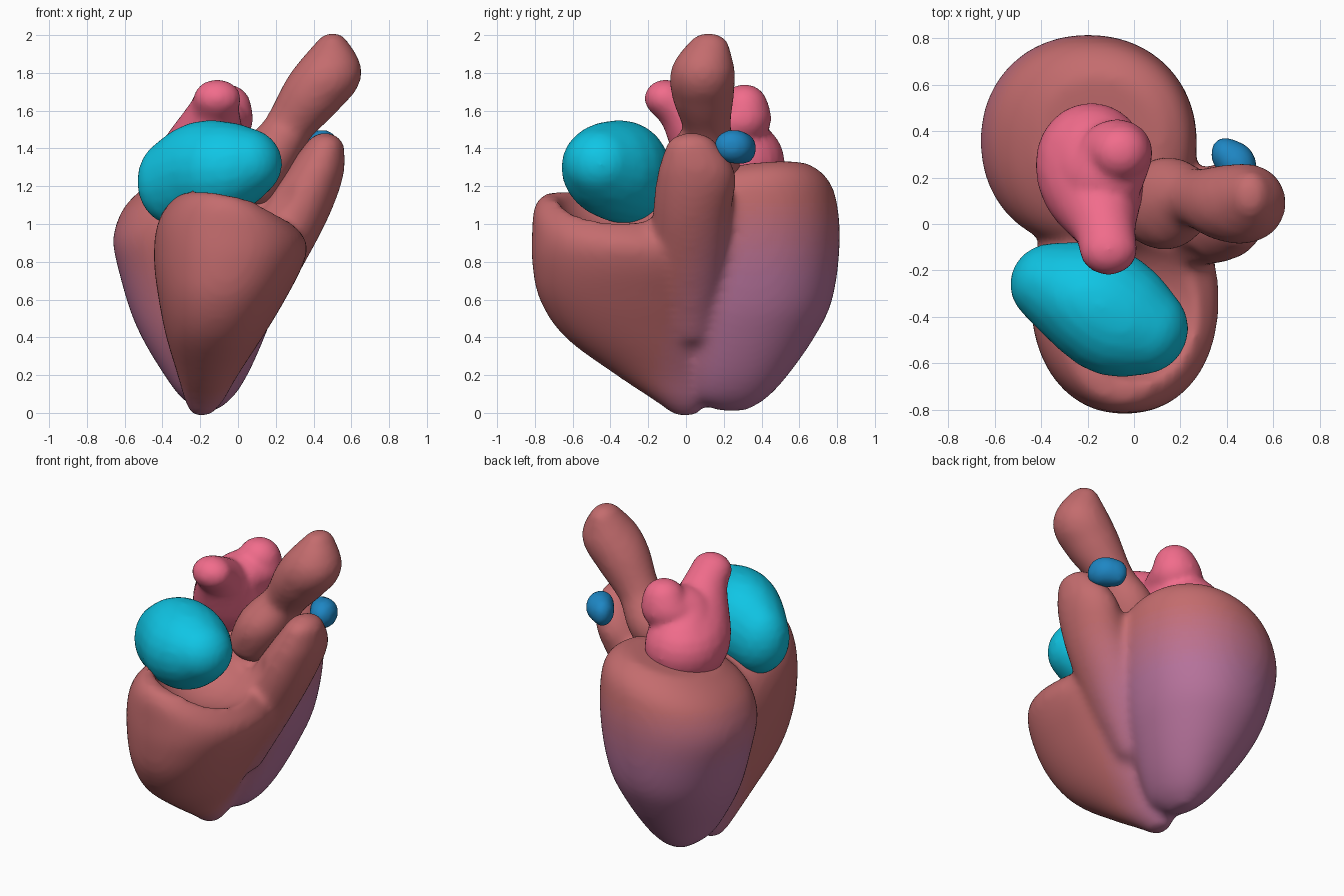
import bpy, bmesh
from math import sin, cos, pi
from mathutils import Vector, Matrix

if "Cube" in bpy.data.objects:
    bpy.data.objects.remove(bpy.data.objects["Cube"])


def material(name, col):
    m = bpy.data.materials.new(name)
    m.diffuse_color = (*col, 1)
    m.use_nodes = True
    m.node_tree.nodes["Principled BSDF"].inputs["Base Color"].default_value = m.diffuse_color
    return m


def ellipsoid(bm, s, seg=24):
    mat = Matrix.Translation(s[:3]) @ Matrix.Diagonal((*s[3:], 1))
    bmesh.ops.create_uvsphere(bm, u_segments=seg, v_segments=seg // 2, radius=1, matrix=mat)


def spline(pts, steps):
    # Catmull-Rom interpolation through rows of numbers
    out = [pts[0]]
    for i in range(len(pts) - 1):
        p0, p1, p2, p3 = pts[max(i - 1, 0)], pts[i], pts[i + 1], pts[min(i + 2, len(pts) - 1)]
        for k in range(1, steps + 1):
            t = k / steps
            out.append([0.5 * (2 * b + (c - a) * t + (2 * a - 5 * b + 4 * c - d) * t * t
                               + (3 * b - a - 3 * c + d) * t ** 3)
                        for a, b, c, d in zip(p0, p1, p2, p3)])
    return out


def chain(bm, stations):
    # overlapping ellipsoids through (x, y, z, rx, ry, rz) stations
    for s in spline(stations, 8):
        ellipsoid(bm, s)


def loft(bm, rings, power=2.0, tilt=(0, 0), tilt_from=0.8, n=64):
    # stacked superellipses given as (z, x0, x1, y0, y1)
    loops = []
    for z, x0, x1, y0, y1 in spline(rings, 4):
        k = max(0, min(1, (z - tilt_from) / 0.3))
        loop = []
        for i in range(n):
            c, s = cos(2 * pi * i / n), sin(2 * pi * i / n)
            dx = (x1 - x0) / 2 * abs(c) ** (2 / power) * (1 if c >= 0 else -1)
            dy = (y1 - y0) / 2 * abs(s) ** (2 / power) * (1 if s >= 0 else -1)
            loop.append(bm.verts.new(((x0 + x1) / 2 + dx, (y0 + y1) / 2 + dy,
                                      z + k * (dx * tilt[0] + dy * tilt[1]))))
        loops.append(loop)
    for a, b in zip(loops, loops[1:]):
        for i in range(n):
            j = (i + 1) % n
            bm.faces.new((a[i], a[j], b[j], b[i]))
    bm.faces.new(loops[0][::-1])
    bm.faces.new(loops[-1])


def make(name, bm):
    me = bpy.data.meshes.new(name)
    bm.to_mesh(me)
    bm.free()
    ob = bpy.data.objects.new(name, me)
    bpy.context.collection.objects.link(ob)
    return ob


def finish(ob, mats, voxel=0.02, smooth=6, cutter=None):
    # fuse the pieces, carve, smooth, and apply
    def remesh():
        r = ob.modifiers.new("fuse", 'REMESH')
        r.mode, r.voxel_size = 'VOXEL', voxel
    remesh()
    if cutter:
        b = ob.modifiers.new("carve", 'BOOLEAN')
        b.operation, b.object, b.solver = 'DIFFERENCE', cutter, 'EXACT'
        cutter.hide_render = True
        remesh()
    s = ob.modifiers.new("soften", 'SMOOTH')
    s.factor, s.iterations = 0.5, smooth
    dg = bpy.context.evaluated_depsgraph_get()
    me = bpy.data.meshes.new_from_object(ob.evaluated_get(dg))
    ob.modifiers.clear()
    ob.data = me
    me.materials.clear()
    for m in mats:
        me.materials.append(m)
    for p in me.polygons:
        p.use_smooth = True
        p.material_index = 0
    if cutter:
        bpy.data.objects.remove(cutter)


brown, purple = Vector((0.55, 0.15, 0.155)), Vector((0.47, 0.17, 0.33))
muscle = [material(f"muscle_{i}", brown.lerp(purple, i / 15)) for i in range(16)]

# Ventricles: left cone, right front bowl and its outflow
bm = bmesh.new()
loft(bm, [(0.01, -0.2, -0.12, 0.17, 0.32), (0.08, -0.3, -0.03, 0.03, 0.43),
          (0.2, -0.39, 0.05, -0.02, 0.54), (0.4, -0.51, 0.14, -0.06, 0.68),
          (0.6, -0.59, 0.21, -0.08, 0.775), (0.9, -0.66, 0.265, -0.1, 0.815),
          (1.1, -0.635, 0.265, -0.1, 0.79), (1.21, -0.55, 0.22, -0.05, 0.73),
          (1.28, -0.42, 0.12, 0.06, 0.64)], 2.1, (0.17, 0.12))
loft(bm, [(-0.015, -0.24, -0.15, -0.06, 0.06), (0.06, -0.28, -0.08, -0.16, 0.1),
          (0.2, -0.32, 0.0, -0.37, 0.13), (0.4, -0.38, 0.13, -0.64, 0.15),
          (0.6, -0.42, 0.25, -0.775, 0.18), (0.8, -0.445, 0.35, -0.815, 0.2),
          (0.95, -0.43, 0.36, -0.815, 0.14), (1.06, -0.36, 0.28, -0.805, 0.08),
          (1.13, -0.27, 0.17, -0.76, 0.0)], 2.15, (-0.2, -0.06))
chain(bm, [(0.03, 0.03, 0.5, 0.13, 0.13, 0.15), (0.17, 0.02, 0.8, 0.17, 0.2, 0.15),
           (0.3, 0.03, 1.05, 0.18, 0.21, 0.12), (0.405, 0.055, 1.26, 0.155, 0.21, 0.1),
           (0.46, 0.03, 1.4, 0.105, 0.14, 0.085)])
ventricles = make("ventricles", bm)
bm = bmesh.new()
ellipsoid(bm, (0.05, -0.37, 1.21, 0.35, 0.33, 0.26), 32)
cut = make("bowl_cutter", bm)
finish(ventricles, muscle, smooth=14, cutter=cut)
for p in ventricles.data.polygons:
    x, y, z = p.center
    side = max(0, min(1, (y - 0.25 * z + 0.25) / 0.35))
    low = max(0, min(1, (1.12 - z) / 0.4))
    p.material_index = round(15 * side * low)

# Remaining chambers and vessels: name, colour, stations
parts = [
    ("right_atrium", (0.005, 0.56, 0.78),
     [(-0.34, -0.26, 1.225, 0.195, 0.18, 0.23), (-0.2, -0.32, 1.27, 0.25, 0.24, 0.27),
      (-0.09, -0.39, 1.29, 0.25, 0.265, 0.255), (0.03, -0.45, 1.32, 0.205, 0.2, 0.19)]),
    ("left_atrium", (0.88, 0.15, 0.26),
     [(-0.11, -0.11, 1.665, 0.125, 0.11, 0.1), (-0.13, 0.0, 1.58, 0.14, 0.14, 0.13),
      (-0.18, 0.2, 1.36, 0.23, 0.25, 0.22), (-0.18, 0.28, 1.34, 0.23, 0.24, 0.21),
      (-0.13, 0.2, 1.52, 0.17, 0.18, 0.14), (-0.08, 0.3, 1.55, 0.16, 0.15, 0.13),
      (-0.06, 0.31, 1.62, 0.13, 0.125, 0.12)]),
    ("aorta", tuple(brown),
     [(0.08, 0.08, 1.2, 0.16, 0.17, 0.12), (0.15, 0.09, 1.34, 0.165, 0.2, 0.13),
      (0.26, 0.11, 1.5, 0.135, 0.13, 0.11), (0.4, 0.09, 1.69, 0.17, 0.165, 0.14),
      (0.48, 0.09, 1.8, 0.175, 0.17, 0.13), (0.5, 0.12, 1.93, 0.09, 0.11, 0.08)]),
    ("pulmonary_valve", (0.013, 0.24, 0.55),
     [(0.39, 0.3, 1.4, 0.06, 0.075, 0.085), (0.45, 0.25, 1.41, 0.075, 0.1, 0.09),
      (0.48, 0.23, 1.41, 0.045, 0.07, 0.07)]),
]
for name, col, stations in parts:
    bm = bmesh.new()
    chain(bm, stations)
    finish(make(name, bm), [material(name + "_colour", col)], voxel=0.018)
